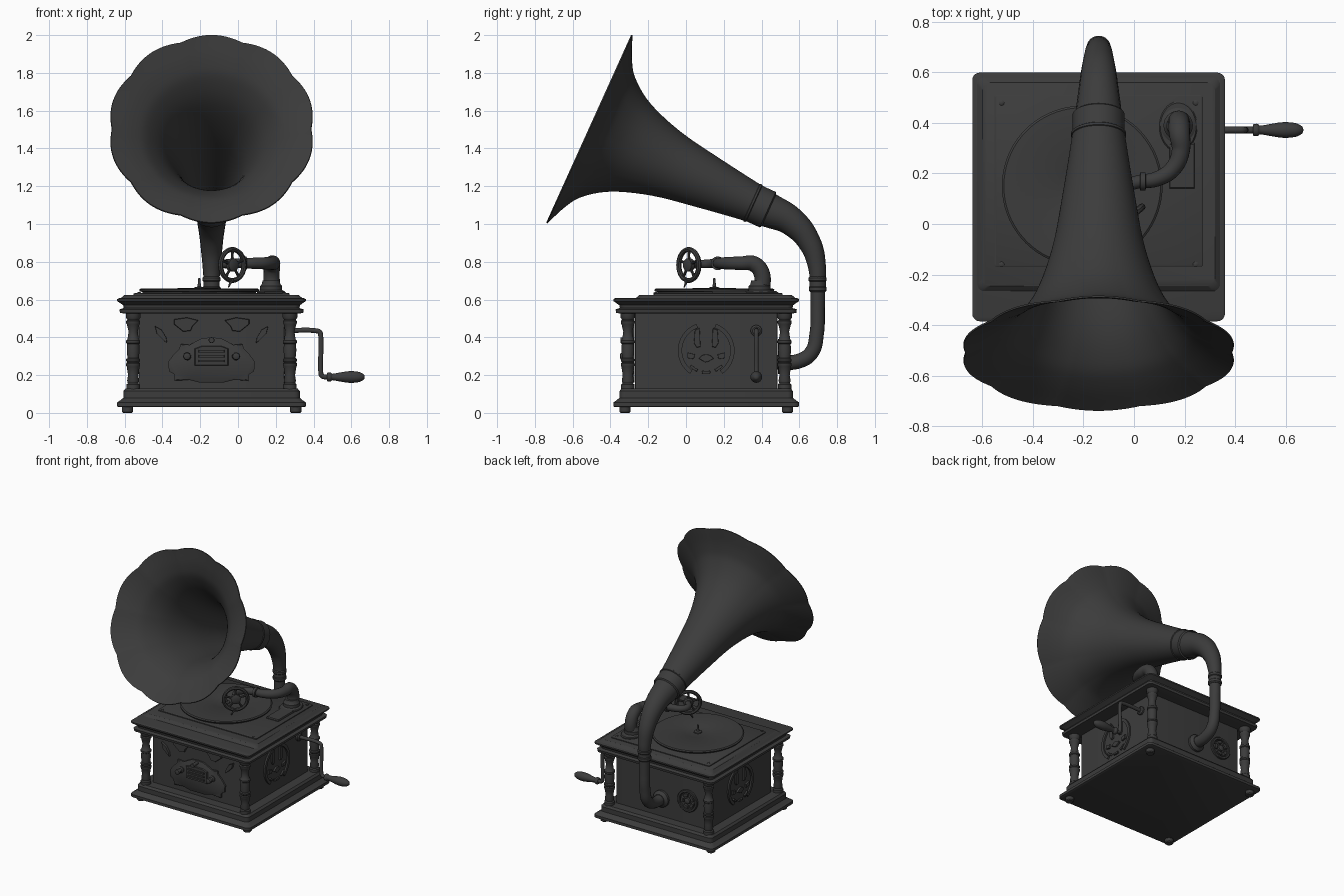
import bpy, bmesh, math
from mathutils import Matrix, Vector

if "Cube" in bpy.data.objects:
    bpy.data.objects.remove(bpy.data.objects["Cube"])

T = Matrix.Translation
R = lambda deg, ax: Matrix.Rotation(math.radians(deg), 4, ax)
CX, CY = -0.14, 0.107          # cabinet centre
dark = bpy.data.materials.new("dark_grey")
dark.diffuse_color = (0.045, 0.045, 0.045, 1)
dark.use_nodes = True
dark.node_tree.nodes["Principled BSDF"].inputs["Base Color"].default_value = dark.diffuse_color


def add(name, bm, m=Matrix(), recalc=True):
    if recalc:
        bmesh.ops.recalc_face_normals(bm, faces=bm.faces)
    me = bpy.data.meshes.new(name)
    bm.to_mesh(me)
    bm.free()
    ob = bpy.data.objects.new(name, me)
    ob.matrix_world = m
    bpy.context.collection.objects.link(ob)
    me.materials.append(dark)
    return ob


def loft(bm, rings, caps=True):
    vs = [[bm.verts.new(p) for p in r] for r in rings]
    for a, b in zip(vs, vs[1:]):
        for i in range(len(a)):
            j = (i + 1) % len(a)
            bm.faces.new((a[i], a[j], b[j], b[i]))
    if caps:
        bm.faces.new(vs[0][::-1])
        bm.faces.new(vs[-1])


def lathe(name, prof, m=Matrix(), n=32, caps=True, shape=lambda r, a: r):
    bm = bmesh.new()
    ang = [2 * math.pi * i / n for i in range(n)]
    loft(bm, [[(shape(r, a) * math.cos(a), shape(r, a) * math.sin(a), z) for a in ang] for r, z in prof], caps)
    return add(name, bm, m, caps)


def smooth(pts, n=5):
    # Catmull-Rom through a profile
    q = [Vector(p) for p in pts]
    q = [2 * q[0] - q[1]] + q + [2 * q[-1] - q[-2]]
    out = []
    for a, b, c, d in zip(q, q[1:], q[2:], q[3:]):
        for k in range(n):
            t = k / n
            out.append(0.5 * (2 * b + (c - a) * t + (2 * a - 5 * b + 4 * c - d) * t * t + (3 * b - a - 3 * c + d) * t ** 3))
    return out + [q[-2]]


def moulding(name, prof, x0=0, x1=0, y0=0, y1=0, rad=0.03):
    # stacked rounded rectangles: prof = (half width, z); x0..y1 shift the sides
    bm = bmesh.new()
    rings = []
    for h, z in prof:
        ring = []
        for k, (sx, sy) in enumerate(((1, 1), (-1, 1), (-1, -1), (1, -1))):
            cx = CX + sx * (h - rad) + (x1 if sx > 0 else x0)
            cy = CY + sy * (h - 0.008 - rad) + (y1 if sy > 0 else y0)
            for i in range(6):
                a = math.radians(90 * k + 18 * i)
                ring.append((cx + rad * math.cos(a), cy + rad * math.sin(a), z))
        rings.append(ring)
    loft(bm, rings)
    return add(name, bm)


def tube(name, pts, caps=True):
    # smooth pipe through (x, y, z, radius)
    cu = bpy.data.curves.new(name, 'CURVE')
    cu.dimensions, cu.bevel_depth, cu.bevel_resolution = '3D', 1, 6
    cu.use_fill_caps, cu.resolution_u = caps, 10
    sp = cu.splines.new('BEZIER')
    sp.bezier_points.add(len(pts) - 1)
    for bp, p in zip(sp.bezier_points, pts):
        bp.co, bp.radius = p[:3], p[3]
        bp.handle_left_type = bp.handle_right_type = 'AUTO'
    ob = bpy.data.objects.new(name, cu)
    bpy.context.collection.objects.link(ob)
    cu.materials.append(dark)
    return ob


def face(k, u=0, v=0):
    # local (u, v, outward) on cabinet side k: 0 front, 1 right, 2 back, 3 left
    return T((CX, CY, 0)) @ R(90 * k, 'Z') @ R(90, 'X') @ T((u, v, 0.385))


def relief(name, pts, m, d=0.012):
    bm = bmesh.new()
    c = Vector((sum(p[0] for p in pts) / len(pts), sum(p[1] for p in pts) / len(pts)))
    s = lambda f, z: [(*(c + (Vector(p) - c) * f), z) for p in pts]
    loft(bm, [s(1, -0.005), s(1, d * 0.6), s(0.94, d)])
    return add(name, bm, m)


def arc_band(r0, r1, a0, a1, n=10):
    pol = lambda r, i: (r * math.cos(math.radians(a0 + (a1 - a0) * i / n)), r * math.sin(math.radians(a0 + (a1 - a0) * i / n)))
    return [pol(r1, i) for i in range(n + 1)] + [pol(r0, i) for i in range(n, -1, -1)]


def ring(name, r, t, d, m):
    return lathe(name, [(r - t, -0.004), (r - t, d * .7), (r - t * .6, d), (r + t * .6, d), (r + t, d * .7), (r + t, -0.004)], m, 48, False)


# Cabinet
moulding("base_moulding", [(.49, .03), (.50, .035), (.50, .055), (.485, .065), (.467, .08), (.467, .115), (.455, .13)])
moulding("cabinet_body", [(.385, .12), (.385, .54)], rad=.004)
moulding("lid_moulding", [(.46, .525), (.485, .53), (.488, .548), (.465, .555), (.468, .57), (.485, .582), (.5, .592), (.5, .602), (.49, .607)])
moulding("lid_top", [(.488, .6), (.478, .61), (.46, .625)], y0=.1)
moulding("deck_plate", [(.412, .62), (.412, .631), (.408, .634)], y0=.127, rad=.008)
for i, (sx, sy) in enumerate(((-1, -1), (1, -1), (1, 1), (-1, 1))):
    lathe(f"foot_{i}", [(.024, 0), (.03, .006), (.03, .035)], T((CX + sx * .445, CY + sy * .43, 0)))
    col = [(.036, .12), (.036, .15), (.028, .157), (.032, .17), (.027, .2), (.034, .245), (.037, .25), (.037, .262), (.032, .268),
           (.037, .275), (.037, .285), (.03, .29), (.034, .33), (.032, .365), (.037, .37), (.037, .382), (.03, .39),
           (.024, .43), (.033, .468), (.037, .475), (.037, .487), (.03, .492), (.039, .505), (.039, .535)]
    lathe(f"column_{i}", col, T((CX + sx * .415, CY + sy * .415, 0)))
    lathe(f"deck_screw_{i}", [(.011, .62), (.011, .636), (.006, .639)], T((CX + sx * .384, .16 + sy * .32, 0)), 12)

# Front plaque, handle plates and leaf ornaments
half = [(0, .40), (.05, .395), (.09, .375), (.115, .36), (.165, .365), (.17, .34), (.2, .31), (.23, .27), (.225, .22), (.2, .205), (.195, .17), (.12, .175), (.06, .16)]
relief("front_plaque", half + [(-x, z) for x, z in half[:0:-1]], face(0))
relief("plaque_window", [(-.09, .25), (.09, .25), (.09, .34), (.05, .355), (-.05, .355), (-.09, .34)], face(0), .022)
for i in range(3):
    relief(f"window_bar_{i}", [(-.07, .268 + i * .026), (.07, .268 + i * .026), (.07, .28 + i * .026), (-.07, .28 + i * .026)], face(0), .03)
for i, (u, v) in enumerate(((-.13, .3), (.13, .3), (0, .385))):
    lathe(f"front_knob_{i}", [(.022, 0), (.022, .02), (.014, .025), (.014, .045), (.02, .05), (.018, .068), (.008, .072)] if i < 2 else
          [(.012, 0), (.012, .05), (.016, .055), (.014, .07)], face(0, u, v), 20)
leaf = [(.07, .49), (.13, .505), (.2, .495), (.2, .47), (.15, .43), (.11, .435), (.1, .46)]
drop = [(.3, .46), (.29, .42), (.25, .38), (.235, .37), (.24, .4), (.265, .44)]
for s, side in ((-1, "left"), (1, "right")):
    relief(f"leaf_{side}", [(s * u, v) for u, v in leaf], face(0))
    relief(f"drop_{side}", [(s * u, v) for u, v in drop], face(0))

# Round sound grilles on both sides and a small vent on the back
for k, side in ((1, "right"), (3, "left")):
    m = face(k, 0, .33)
    for i, (a0, a1) in enumerate(((-55, 70), (110, 235), )):
        relief_band = arc_band(.128, .15, a0, a1, 18)
        bm = bmesh.new()
        loft(bm, [[(x, y, z) for x, y in relief_band] for z in (-.004, .012)])
        add(f"{side}_grille_rim_{i}", bm, m)
    for s in (-1, 1):
        relief(f"{side}_grille_petal_{s}", [(s * u, v) for u, v in ((.03, .02), (.035, .12), (.06, .11), (.065, .04), (.05, .015))], m)
        relief(f"{side}_grille_bead_{s}", [(s * u, v) for u, v in ((.06, -.02), (.1, -.01), (.1, -.04), (.065, -.045))], m)
    relief(f"{side}_grille_fan", arc_band(.005, .045, 30, 150), face(k, 0, .265), .012)
    for a in (-125, -90, -55):
        relief(f"{side}_grille_dash_{a}", arc_band(.108, .122, a - 11, a + 11), m)
vent = face(2, .22, .31)
ring("vent_rim", .072, .01, .012, vent)
lathe("vent_hub", [(.022, -.004), (.022, .012), (.01, .018)], vent, 20)
for a in range(0, 360, 72):
    relief(f"vent_slot_{a}", arc_band(.034, .055, a + 12, a + 60), vent)

# Turntable
lathe("turntable", [(.3, .625), (.3, .64), (.315, .643), (.318, .652), (.31, .658), (.1, .66), (.095, .658)], T((-.205, .15, 0)), 72)
lathe("spindle", [(.03, .655), (.028, .664), (.01, .668), (.007, .69), (.007, .71), (.003, .714)], T((-.205, .15, 0)), 16)

# Tone arm and its mounting
lathe("arm_mount", [(.075, .62), (.075, .64), (.065, .647), (.058, .65), (.058, .672), (.05, .68), (.045, .7)], T((.175, .39, 0)))
relief("arm_plate", [(.175 + .075 * math.cos(a * math.pi / 16), .385 + .1 * math.sin(a * math.pi / 16)) for a in range(32)], T((0, 0, .63)), .014)
relief("arm_rest", [(.14, .14), (.24, .14), (.24, .32), (.14, .32)], T((0, 0, .63)), .016)
tube("tone_arm", [(.178, .4, .64, .044), (.178, .4, .74, .043), (.18, .36, .788, .042), (.185, .29, .792, .036), (.155, .22, .792, .033),
                  (.09, .178, .792, .03), (.01, .165, .792, .026), (-.06, .135, .79, .024), (-.075, .085, .788, .022), (-.035, .025, .785, .02)])
m = T((.03, .168, .792)) @ R(-83, 'Z') @ R(90, 'X')
lathe("arm_collar", [(.028, -.012), (.036, -.01), (.036, .01), (.028, .012)], T((.035, .168, .792)) @ R(90, 'Y'), 24)

# Sound box: open spoked wheel with a needle
sb = T((-.03, .015, .783)) @ R(-50, 'Z') @ R(-90, 'Y')
sb = T((-.03, .015, .783)) @ Vector((-.65, .76, 0)).to_track_quat('Z', 'Y').to_matrix().to_4x4()
bm = bmesh.new()
loop = [(.082 + .013 * math.cos(a * math.pi / 4), .014 * math.sin(a * math.pi / 4)) for a in range(9)]
n = 40
loft(bm, [[(r * math.cos(2 * math.pi * i / n), r * math.sin(2 * math.pi * i / n), z) for i in range(n)] for r, z in loop], False)
bmesh.ops.remove_doubles(bm, verts=bm.verts, dist=1e-5)
add("sound_box_rim", bm, sb)
lathe("sound_box_hub", [(.02, -.018), (.034, -.012), (.034, .012), (.026, .02)], sb, 24)
for a in range(5):
    lathe(f"sound_box_spoke_{a}", [(.009, .02), (.007, .05), (.009, .08)], sb @ R(90 + 72 * a, 'Z') @ R(90, 'Y'), 10)
tube("needle", [(-.03, .005, .71, .009), (-.04, .0, .69, .007), (-.05, -.01, .665, .003)])

# Crank
y = .372
tube("crank_rod", [(.23, y, .435, .013), (.41, y, .435, .013), (.432, y, .428, .013), (.438, y, .405, .013), (.438, y, .22, .013),
                   (.443, y, .197, .013), (.465, y, .19, .013), (.52, y, .19, .012)])
lathe("crank_bush", [(.03, -.01), (.03, .012), (.02, .02)], face(1, y - CY, .435), 24)
lathe("crank_handle", smooth([(.018, .47), (.024, .475), (.024, .49), (.017, .5), (.022, .53), (.031, .59), (.027, .64), (.014, .665), (.004, .67)], 3),
      T((0, y, .19)) @ R(90, 'Y'), 24)

# Horn with ten lobes at the mouth
axis = T((CX, .38, 1.1)) @ Matrix.Rotation(math.atan2(.911, .412), 4, 'X')
lobes = lambda r, a: r * (1 - .035 * (r / .546) ** 3 * (1 - abs(math.cos(5 * (a - math.pi / 2)))))
bell = [(.096, -.03), (.101, .03), (.138, .282), (.182, .532), (.252, .739), (.34, .867), (.425, .927), (.546, .979)]
horn = lathe("horn", smooth(bell, 5), axis, 160, False, lobes)
sol = horn.modifiers.new("thickness", 'SOLIDIFY')
sol.thickness, sol.offset = .007, 0
lathe("horn_collar", [(.094, -.065), (.103, -.058), (.103, .02), (.109, .024), (.109, .034), (.1, .04)], axis, 48, False)

# Pipe from the back of the cabinet to the horn
tube("horn_elbow", [(CX, .36, 1.108, .094), (CX, .435, 1.075, .092), (CX, .56, 1.012, .076), (CX, .655, .9, .06), (CX, .694, .77, .047), (CX, .697, .68, .04)], False)
tube("lower_pipe", [(CX, .697, .69, .04), (CX, .697, .55, .038), (CX, .692, .42, .038), (CX, .665, .32, .039), (CX, .6, .275, .039), (CX, .47, .268, .039)])
lathe("pipe_collar", [(.04, .64), (.047, .648), (.047, .665), (.043, .67), (.043, .695), (.048, .7), (.048, .715), (.042, .722)], T((CX, .697, 0)), 32)
lathe("pipe_flange", [(.062, -.004), (.062, .012), (.05, .022), (.042, .03)], face(2, 0, .268), 32)

# Convert pipes to mesh and shade
bpy.ops.object.select_all(action='SELECT')
bpy.context.view_layer.objects.active = horn
bpy.ops.object.convert(target='MESH')
bpy.ops.object.shade_smooth_by_angle(angle=math.radians(35))
